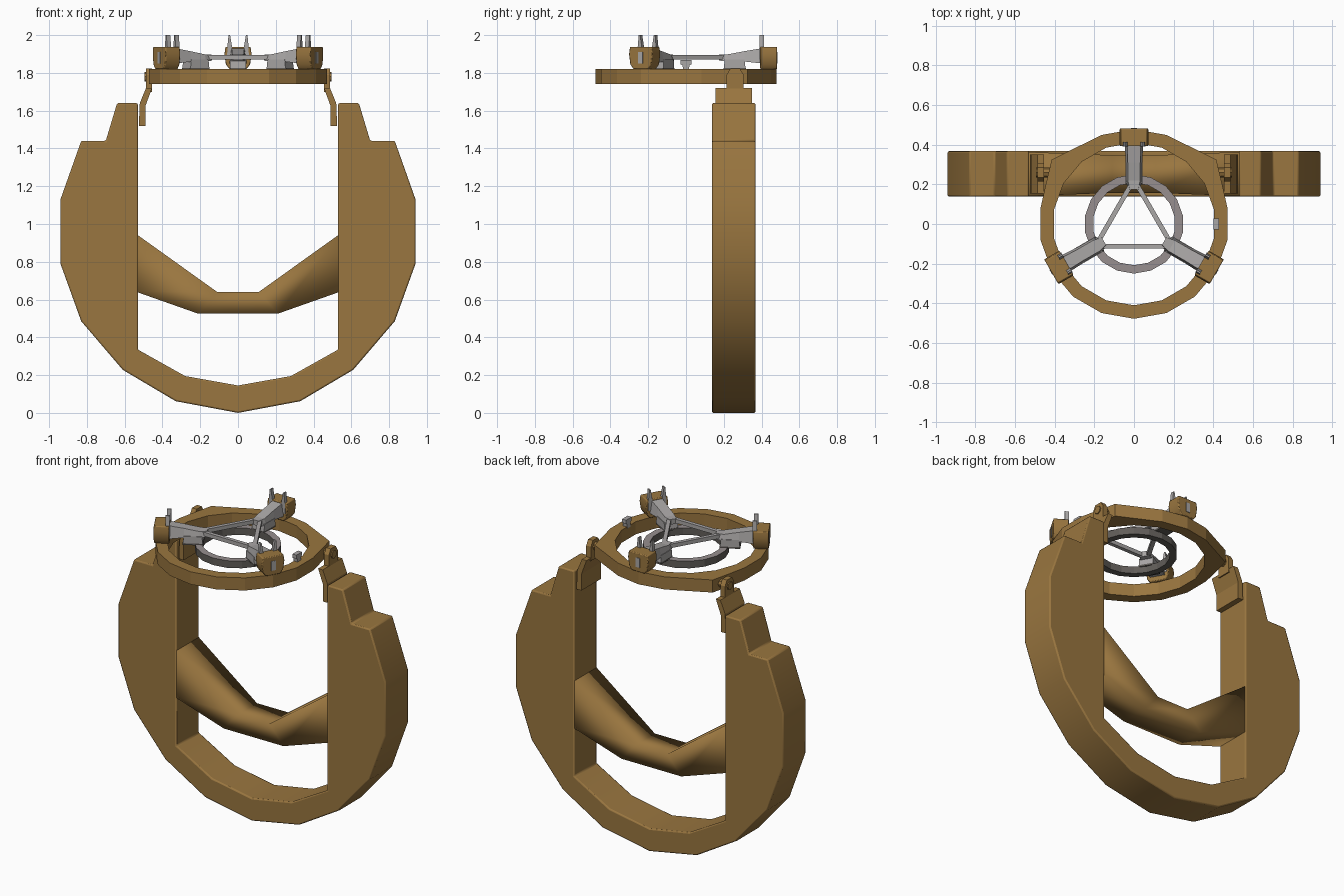
import bpy, bmesh, math

if "Cube" in bpy.data.objects:
    bpy.data.objects.remove(bpy.data.objects["Cube"])

def material(name, rgb):
    m = bpy.data.materials.new(name)
    m.diffuse_color = (*rgb, 1)
    m.use_nodes = True
    m.node_tree.nodes["Principled BSDF"].inputs["Base Color"].default_value = m.diffuse_color
    return m

BRONZE = material("bronze", (0.32, 0.18, 0.05))
STEEL = material("light_steel", (0.40, 0.385, 0.38))
RING_GREY = material("warm_grey", (0.31, 0.275, 0.275))
DARK = material("dark_grey", (0.12, 0.11, 0.10))

def finish(name, bm, mat, bevel=0, smooth=0):
    bmesh.ops.recalc_face_normals(bm, faces=bm.faces)
    me = bpy.data.meshes.new(name)
    bm.to_mesh(me)
    bm.free()
    me.materials.append(mat)
    ob = bpy.data.objects.new(name, me)
    bpy.context.collection.objects.link(ob)
    if bevel:
        mod = ob.modifiers.new("bevel", 'BEVEL')
        mod.width, mod.segments, mod.limit_method = bevel, 2, 'ANGLE'
        mod.angle_limit = math.radians(50)
    if smooth:
        bpy.ops.object.select_all(action='DESELECT')
        ob.select_set(True)
        bpy.context.view_layer.objects.active = ob
        bpy.ops.object.shade_smooth_by_angle(angle=math.radians(smooth))
    return ob

def loft(name, sections, mat, bevel=0, smooth=0):
    """Skin a list of equal-length closed 3D loops and cap both ends."""
    bm = bmesh.new()
    loops = [[bm.verts.new(p) for p in s] for s in sections]
    n = len(loops[0])
    for a, b in zip(loops, loops[1:]):
        for i in range(n):
            j = (i + 1) % n
            bm.faces.new((a[i], a[j], b[j], b[i]))
    bm.faces.new(loops[0])
    bm.faces.new(loops[-1])
    return finish(name, bm, mat, bevel, smooth)

def prism_y(name, pts, y0, y1, mat, bevel=0, smooth=0):
    return loft(name, [[(x, y, z) for x, z in pts] for y in (y0, y1)], mat, bevel, smooth)

def prism_x(name, pts, x0, x1, mat, bevel=0, smooth=0):
    return loft(name, [[(x, y, z) for y, z in pts] for x in (x0, x1)], mat, bevel, smooth)

def box(name, x, y, z, mat):
    return prism_y(name, [(x[0], z[0]), (x[1], z[0]), (x[1], z[1]), (x[0], z[1])], *y, mat)

def annulus(name, outer, inner, z0, z1, mat):
    bm = bmesh.new()
    rings = [[bm.verts.new((x, y, z)) for x, y in pts]
             for pts, z in ((outer, z0), (outer, z1), (inner, z1), (inner, z0))]
    n = len(outer)
    for k in range(4):
        a, b = rings[k], rings[(k + 1) % 4]
        for i in range(n):
            j = (i + 1) % n
            bm.faces.new((a[i], a[j], b[j], b[i]))
    return finish(name, bm, mat)

def circle(r, n, start=-90):
    return [(r * math.cos(math.radians(start + 360 * i / n)),
             r * math.sin(math.radians(start + 360 * i / n))) for i in range(n)]

# U-shaped body: half outline mirrored across x = 0
half = [(0, 0.0), (0.33, 0.062), (0.61, 0.228), (0.83, 0.485), (0.94, 0.79), (0.94, 1.13),
        (0.83, 1.44), (0.70, 1.44), (0.64, 1.64), (0.53, 1.64), (0.53, 0.335),
        (0.28, 0.195), (0, 0.145)]
outline = half + [(-x, z) for x, z in reversed(half[1:-1])]
prism_y("body_frame", outline, 0.138, 0.368, BRONZE, bevel=0.008, smooth=40)

# Sagging cross bar between the two arms (x top, z top, x bottom, z bottom, half depth)
bar = [(-0.55, 0.955, -0.55, 0.645, 0.112), (-0.11, 0.64, -0.21, 0.525, 0.095),
       (0.11, 0.64, 0.21, 0.525, 0.095), (0.55, 0.955, 0.55, 0.645, 0.112)]
sections = []
for xt, zt, xb, zb, d in bar:
    sections.append([(xt, 0.252 - d, zt), (xt, 0.252 + d, zt),
                     (xb, 0.252 + d, zb), (xb, 0.252 - d, zb)])
loft("cross_bar", sections, BRONZE, smooth=180)

# Top ring, with the two rear side corners pushed out into hinge lugs
outer = circle(0.478, 18)
outer[6], outer[7] = (0.445, 0.20), (0.415, 0.325)
outer[12], outer[11] = (-0.445, 0.20), (-0.415, 0.325)
annulus("top_ring", outer, circle(0.41, 18), 1.74, 1.82, BRONZE)

# Hinge straps joining ring and body
for side, s in (("left", -1), ("right", 1)):
    strap = [(0.487, 1.72), (0.52, 1.64), (0.525, 1.52), (0.49, 1.52), (0.49, 1.625), (0.455, 1.72)]
    prism_y(side + "_strap", [(s * x, z) for x, z in strap], 0.155, 0.35, BRONZE)
    knuckle = [(0.215, 1.70), (0.305, 1.70), (0.305, 1.79), (0.285, 1.823), (0.235, 1.823), (0.215, 1.79)]
    prism_x(side + "_hinge_knuckle", knuckle, s * 0.455, s * 0.488, BRONZE)
    pin = [(0.26 + a, 1.78 + b) for a, b in circle(0.025, 8)]
    prism_x(side + "_hinge_pin", pin, s * 0.41, s * 0.495, BRONZE)

# Small inner ring: dark sides and underside, lighter top face
ring = annulus("inner_ring", circle(0.25, 18), circle(0.208, 18), 1.775, 1.82, DARK)
ring.data.materials.append(RING_GREY)
for f in ring.data.polygons:
    f.material_index = int(f.normal.z > 0.5)

# Tab standing on the right side of the top ring
prism_x("ring_tab", [(-0.015, 1.81), (0.015, 1.81), (0.018, 1.84), (0.028, 1.845),
                     (0.028, 1.868), (-0.028, 1.868), (-0.028, 1.845), (-0.018, 1.84)],
        0.402, 0.43, STEEL)

# Three radial clamps, modelled along +y and turned about z
for k in range(3):
    parts = []
    # tapered arm: (y, half width, bottom, top)
    arm = [(0.175, 0.028, 1.865, 1.898), (0.22, 0.042, 1.86, 1.898),
           (0.31, 0.042, 1.86, 1.915), (0.40, 0.046, 1.85, 1.93)]
    parts.append(loft("clamp_arm", [[(-w, y, a), (w, y, a), (w * 0.75, y, b), (-w * 0.75, y, b)]
                                    for y, w, a, b in arm], STEEL))
    parts.append(prism_x("clamp_foot", [(0.20, 1.826), (0.315, 1.826), (0.31, 1.87), (0.205, 1.87)],
                         -0.043, 0.043, STEEL))
    parts.append(box("clamp_foot_pad", (-0.043, 0.043), (0.198, 0.317), (1.815, 1.826), DARK))
    # rounded end knob
    knob = [(-0.045, 1.82), (0.045, 1.82), (0.064, 1.845), (0.072, 1.90), (0.066, 1.938),
            (-0.066, 1.938), (-0.072, 1.90), (-0.064, 1.845)]
    parts.append(prism_y("clamp_knob", knob, 0.393, 0.482, BRONZE, bevel=0.005, smooth=40))
    parts.append(box("knob_plate", (-0.014, 0.014), (0.478, 0.485), (1.85, 1.91), STEEL))
    # upright prongs
    for s in (-1, 1):
        prong = [(s * 0.026, 1.87), (s * 0.058, 1.87), (s * 0.056, 1.94), (s * 0.05, 2.0),
                 (s * 0.042, 2.0), (s * 0.032, 1.94)]
        parts.append(prism_y("clamp_prong", prong, 0.39, 0.414, STEEL))
    # strut to the next clamp: chord of the triangle
    strut = box("triangle_strut", (-0.165, 0.165), (0.10, 0.124), (1.87, 1.895), STEEL)
    strut.rotation_euler.z = math.radians(120 * k + 180)
    for ob in parts:
        ob.rotation_euler.z = math.radians(120 * k)
